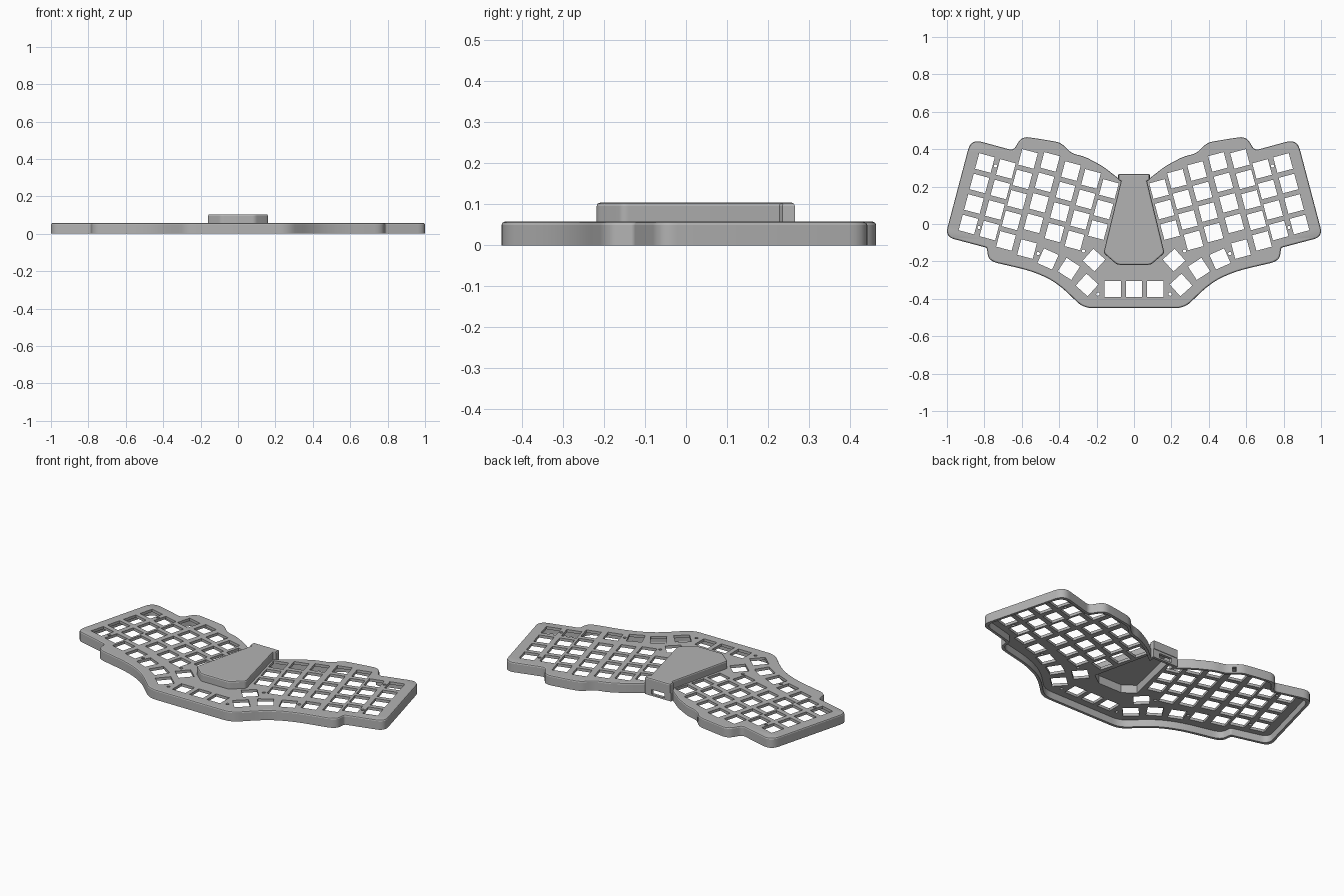
import bpy, bmesh
from math import radians, sin, cos, pi
from mathutils import Vector
from mathutils.geometry import tessellate_polygon

cube = bpy.data.objects.get("Cube")
if cube:
    bpy.data.objects.remove(cube)

PITCH, HOLE, TILT = 0.1135, 0.086, radians(15)
TOP, WALL, CEILING, LID = 0.058, 0.016, 0.042, 0.104

grey = bpy.data.materials.new("matte grey plastic")
grey.use_nodes = True
grey.diffuse_color = (0.45, 0.45, 0.45, 1)
grey.node_tree.nodes["Principled BSDF"].inputs["Base Color"].default_value = grey.diffuse_color


def mirrored(half):
    """Close a right-hand half outline (back to front) with its mirror image."""
    return half + [(-x, y, r) for x, y, r in reversed(half)]


def inset(points, d):
    """Move every edge of a clockwise outline inward by d."""
    out = []
    for i, (x, y, r) in enumerate(points):
        p = Vector((x, y))
        a = (p - Vector(points[i - 1][:2])).normalized()
        b = (Vector(points[(i + 1) % len(points)][:2]) - p).normalized()
        na, nb = Vector((a.y, -a.x)), Vector((b.y, -b.x))
        q = p + (na + nb) * (d / (1 + na.dot(nb)))
        out.append((q.x, q.y, r))
    return out


def rounded(points, steps=6):
    """Replace each corner by a short curve starting r before it."""
    out = []
    for i, (x, y, r) in enumerate(points):
        p = Vector((x, y))
        a = Vector(points[i - 1][:2]) - p
        b = Vector(points[(i + 1) % len(points)][:2]) - p
        if r == 0:
            out.append(p)
            continue
        s = p + a.normalized() * min(r, a.length * 0.45)
        e = p + b.normalized() * min(r, b.length * 0.45)
        for k in range(steps + 1):
            t = k / steps
            out.append(s * (1 - t) ** 2 + p * (2 * t * (1 - t)) + e * t ** 2)
    return out


def polygon(x, y, radius, sides, angle):
    return [(x + radius * cos(angle + 2 * pi * i / sides),
             y + radius * sin(angle + 2 * pi * i / sides)) for i in range(sides)]


def quad(bm, low, high, i):
    j = (i + 1) % len(low)
    bm.faces.new((low[i], low[j], high[j], high[i]))


def loft(bm, sections, gaps=()):
    """Skin outlines at their heights, leaving out the (band, segment) gaps."""
    rings = [[bm.verts.new((p[0], p[1], z)) for p in outline] for outline, z in sections]
    for band, (low, high) in enumerate(zip(rings, rings[1:])):
        for i in range(len(low)):
            if (band, i) not in gaps:
                quad(bm, low, high, i)
    return rings


def cap(bm, rings):
    """Fill a flat outline that may hold further outlines as holes."""
    verts = [v for ring in rings for v in ring]
    for tri in tessellate_polygon([[v.co for v in ring] for ring in rings]):
        bm.faces.new([verts[i] for i in tri])


def rim(outline, top):
    """Upper edge sections with a small rounded shoulder."""
    return [(rounded(inset(outline, d)), top - drop)
            for d, drop in ((0, 0.008), (0.0025, 0.0025), (0.008, 0))]


def finish(bm, name):
    bmesh.ops.recalc_face_normals(bm, faces=bm.faces[:])
    mesh = bpy.data.meshes.new(name)
    bm.to_mesh(mesh)
    bm.free()
    mesh.materials.append(grey)
    obj = bpy.data.objects.new(name, mesh)
    bpy.context.collection.objects.link(obj)
    bpy.ops.object.select_all(action='DESELECT')
    obj.select_set(True)
    bpy.context.view_layer.objects.active = obj
    bpy.ops.object.shade_smooth_by_angle(angle=radians(20))


# Outlines: x, y and corner rounding, from the centre back round to the front
case_outline = mirrored([
    (0.042, 0.262, 0), (0.085, 0.262, 0), (0.085, 0.245, 0), (0.165, 0.308, 0.03),
    (0.262, 0.36, 0.03), (0.335, 0.378, 0.03), (0.39, 0.435, 0.03), (0.485, 0.452, 0.04),
    (0.60, 0.469, 0.04), (0.645, 0.393, 0.025), (0.872, 0.455, 0.06), (1.01, -0.068, 0.05),
    (0.787, -0.127, 0.01), (0.777, -0.198, 0.05), (0.54, -0.253, 0.09), (0.41, -0.315, 0.09),
    (0.27, -0.45, 0.05)])
cover_outline = mirrored([
    (0.083, 0.266, 0), (0.083, 0.235, 0), (0.07, 0.228, 0),
    (0.163, -0.155, 0.015), (0.09, -0.218, 0.015)])
cover_hollow = [p[:2] for p in mirrored([(0.056, 0.244, 0), (0.147, -0.15, 0), (0.078, -0.2, 0)])]

# Key positions: staggered columns, then the fanned thumb keys
columns = [(0.797, 0.326, 4), (0.685, 0.294, 4), (0.567, 0.348, 5), (0.449, 0.332, 4),
           (0.337, 0.283, 4), (0.23, 0.241, 4), (0.134, 0.187, 3)]
keys = [(x + PITCH * sin(TILT) * i, y - PITCH * cos(TILT) * i, 15)
        for x, y, rows in columns for i in range(rows)]
keys += [(0.572, -0.134, 15), (0.46, -0.187, 24), (0.348, -0.24, 33),
         (0.251, -0.326, 42), (0.214, -0.193, 42)]
keys += [(-x, y, -a) for x, y, a in keys]
keys += [(x * PITCH, -0.348, 0) for x in (-1, 0, 1)]
holes = [polygon(x, y, HOLE / 2 ** 0.5, 4, radians(a + 45)) for x, y, a in keys]

# Screw holes
for x, y in [(0.741, 0.31), (0.829, -0.019), (0.512, -0.158), (0.27, -0.145), (0.193, -0.375)]:
    holes += [polygon(s * x, y, 0.009, 12, 0) for s in (-1, 1)]
holes.append(cover_hollow)

# Case shell: up the inside, under the rim, up the outside
outer, inner = rounded(case_outline), rounded(inset(case_outline, WALL))
sections = [(inner, z) for z in (CEILING, 0.037, 0.01, 0)]
sections += [(outer, z) for z in (0, 0.01, 0.037)] + rim(case_outline, TOP)


def segment_at(x, y):
    return min(range(len(outer)), key=lambda i: (
        (outer[i] + outer[(i + 1) % len(outer)]) / 2 - Vector((x, y))).length)


# Cable port in the middle of the back wall and a small slot beside it
windows = [segment_at(0, 0.262), segment_at(-0.3625, 0.4065)]
bm = bmesh.new()
rings = loft(bm, sections, [(band, i) for band in (1, 5) for i in windows])
for i in windows:
    j = (i + 1) % len(outer)
    inside = [rings[1][i], rings[1][j], rings[2][j], rings[2][i]]
    outside = [rings[6][i], rings[6][j], rings[5][j], rings[5][i]]
    for k in range(4):
        quad(bm, inside, outside, k)

# Pierced key plate
shafts = [loft(bm, [(h, CEILING), (h, TOP)]) for h in holes]
cap(bm, [rings[0]] + [s[0] for s in shafts])
cap(bm, [rings[-1]] + [s[1] for s in shafts])
finish(bm, "keyboard_case")

# Raised hollow controller cover
bm = bmesh.new()
shell = loft(bm, [(rounded(cover_outline), 0.05)] + rim(cover_outline, LID))
hollow = loft(bm, [(cover_hollow, 0.05), (cover_hollow, 0.09)])
cap(bm, [shell[-1]])
cap(bm, [hollow[1]])
cap(bm, [shell[0], hollow[0]])
finish(bm, "controller_cover")
